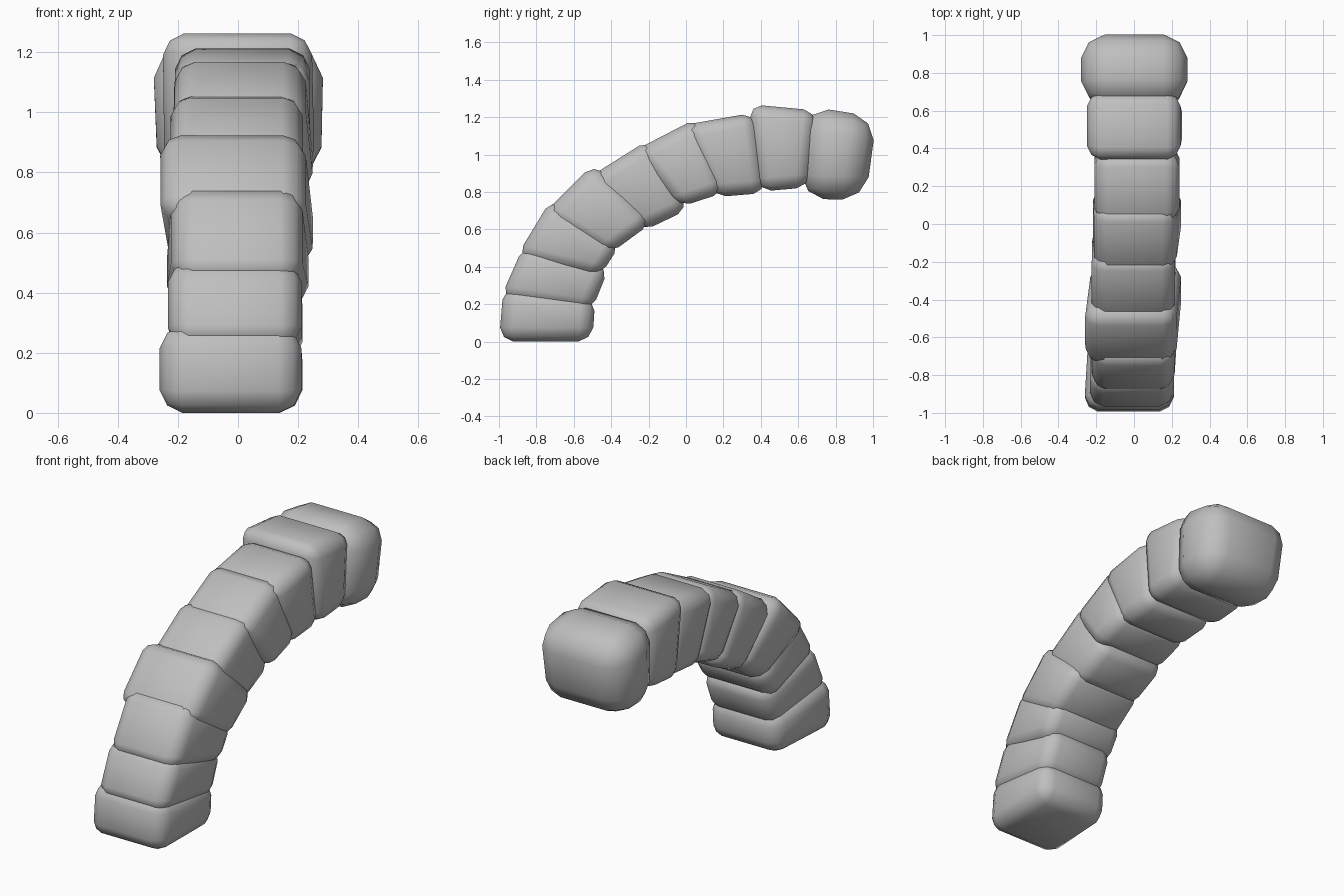
import bpy
import bmesh
from mathutils import Vector

if "Cube" in bpy.data.objects:
    bpy.data.objects.remove(bpy.data.objects["Cube"], do_unlink=True)

stone_grey = bpy.data.materials.new("stone_grey")
stone_grey.use_nodes = True
colour = (0.52, 0.52, 0.52, 1)
stone_grey.diffuse_color = colour
stone_grey.node_tree.nodes["Principled BSDF"].inputs["Base Color"].default_value = colour


def stone(name, outer_x, inner_x, profile, rounding, overlap=0.045):
    """Rounded wedge block: a side profile (y, z) with its own x range on the
    outer and the inner curve, so that each block sits slightly askew."""
    outer_a, outer_b, inner_b, inner_a = [Vector(p) for p in profile]
    # Sink the lower end into the stone beneath it
    outer_a -= (outer_b - outer_a).normalized() * overlap
    inner_a -= (inner_b - inner_a).normalized() * overlap
    corners = [(outer_a, outer_x), (outer_b, outer_x), (inner_b, inner_x), (inner_a, inner_x)]
    bm = bmesh.new()
    low, high = [[bm.verts.new((span[s], p.x, p.y)) for p, span in corners] for s in (0, 1)]
    bm.faces.new(low)
    bm.faces.new(high[::-1])
    for i in range(4):
        j = (i + 1) % 4
        bm.faces.new((low[j], low[i], high[i], high[j]))
    bmesh.ops.bevel(bm, geom=bm.edges[:], offset=rounding, segments=2,
                    profile=0.45, affect='EDGES', clamp_overlap=True)
    bmesh.ops.recalc_face_normals(bm, faces=bm.faces)
    for f in bm.faces:
        f.smooth = True
    mesh = bpy.data.meshes.new(name)
    bm.to_mesh(mesh)
    bm.free()
    mesh.materials.append(stone_grey)
    obj = bpy.data.objects.new(name, mesh)
    bpy.context.collection.objects.link(obj)


# Foot of the arch
stone("base_stone", (-.265, .21), (-.235, .215),
      [(-1, 0), (-.975, .3), (-.485, .24), (-.5, 0)], 0.075, overlap=0)

# Wedge stones climbing the curve
wedges = [
    ((-.235, .21), (-.22, .215), [(-.975, .27), (-.865, .52), (-.41, .4), (-.49, .2)]),
    ((-.22, .21), (-.24, .24), [(-.885, .49), (-.715, .77), (-.345, .53), (-.44, .38)]),
    ((-.265, .22), (-.225, .255), [(-.735, .71), (-.49, .955), (-.175, .64), (-.38, .49)]),
    ((-.225, .215), (-.22, .22), [(-.5, .89), (-.19, 1.085), (.02, .71), (-.2, .605)]),
    ((-.21, .22), (-.22, .255), [(-.24, 1.04), (.07, 1.2), (.215, .8), (0, .73)]),
    ((-.21, .24), (-.21, .24), [(.03, 1.165), (.37, 1.225), (.43, .795), (.19, .775)]),
    ((-.25, .245), (-.245, .255), [(.38, 1.265), (.7, 1.235), (.66, .825), (.43, .805)]),
]
for i, (outer_x, inner_x, profile) in enumerate(wedges, 1):
    stone(f"wedge_stone_{i}", outer_x, inner_x, profile, 0.07)

# Large rounded stone at the free end
stone("end_stone", (-.285, .285), (-.265, .275),
      [(.64, 1.26), (1.02, 1.2), (.96, .755), (.61, .765)], 0.125, overlap=0)
